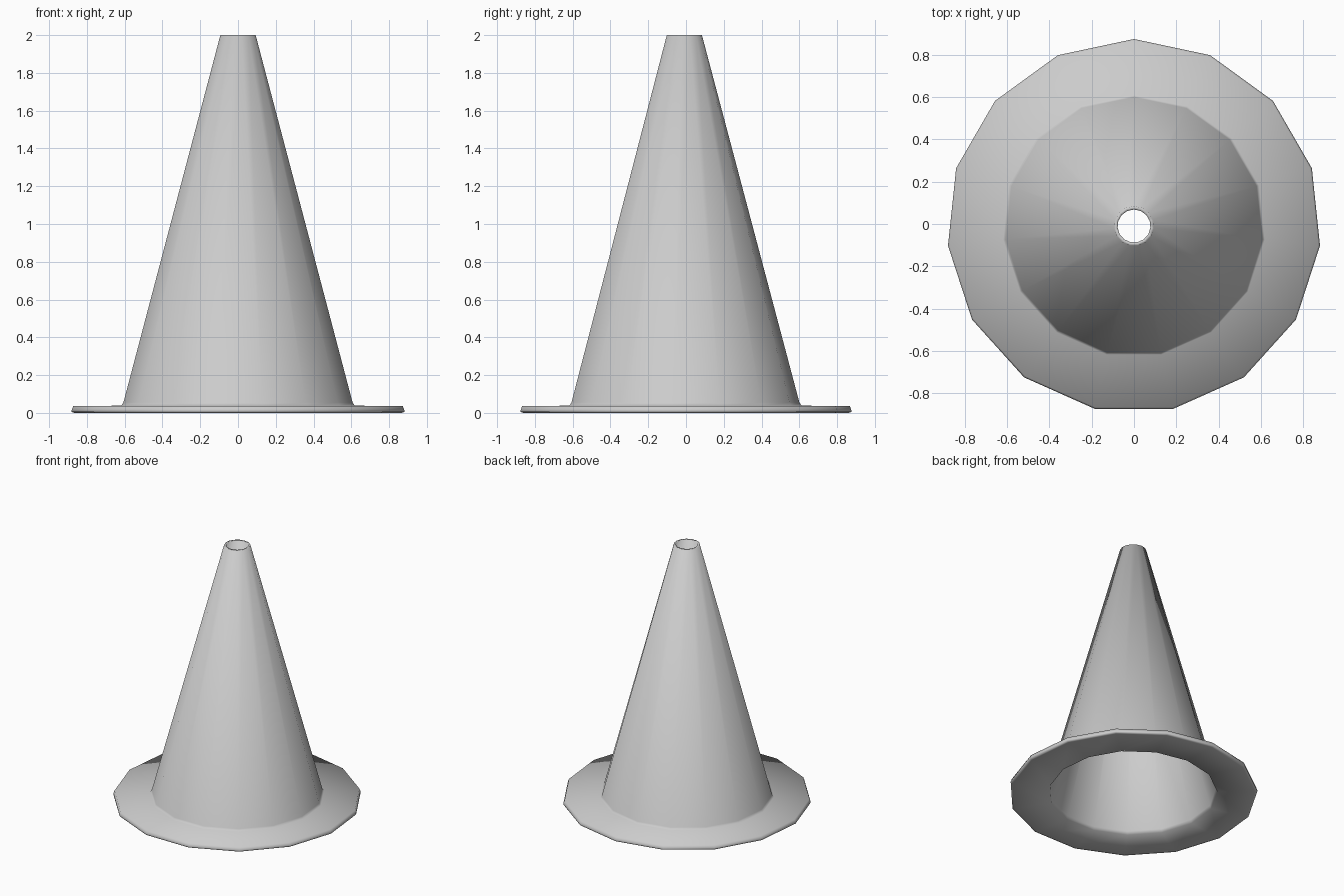
import bpy, bmesh, math

if "Cube" in bpy.data.objects:
    bpy.data.objects.remove(bpy.data.objects["Cube"])

SIDES = 15
R = 0.885
# centre the odd-sided outline on y = 0
Y_OFF = -R * (1 - math.cos(math.pi / SIDES)) / 2

# closed wall profile (radius, height): brim, outer wall, top lip, inner wall
profile = [(R, 0.005), (R, 0.015), (0.877, 0.037), (0.622, 0.038), (0.61, 0.055),
           (0.094, 2.0), (0.078, 2.0), (0.59, 0.035), (0.60, 0.01), (0.87, 0.0)]


def lathe(name, points):
    bm = bmesh.new()
    rings = []
    for i in range(SIDES):
        a = math.pi / 2 + math.tau * i / SIDES
        rings.append([bm.verts.new((r * math.cos(a), r * math.sin(a) + Y_OFF, z))
                      for r, z in points])
    n = len(points)
    for i in range(SIDES):
        a, b = rings[i], rings[(i + 1) % SIDES]
        for j in range(n):
            k = (j + 1) % n
            bm.faces.new((a[j], b[j], b[k], a[k]))
    bmesh.ops.recalc_face_normals(bm, faces=bm.faces)
    for f in bm.faces:
        f.smooth = True
    mesh = bpy.data.meshes.new(name)
    bm.to_mesh(mesh)
    bm.free()
    obj = bpy.data.objects.new(name, mesh)
    bpy.context.collection.objects.link(obj)
    return obj


# hollow cone with flat brim
lathe("traffic_cone", profile)
